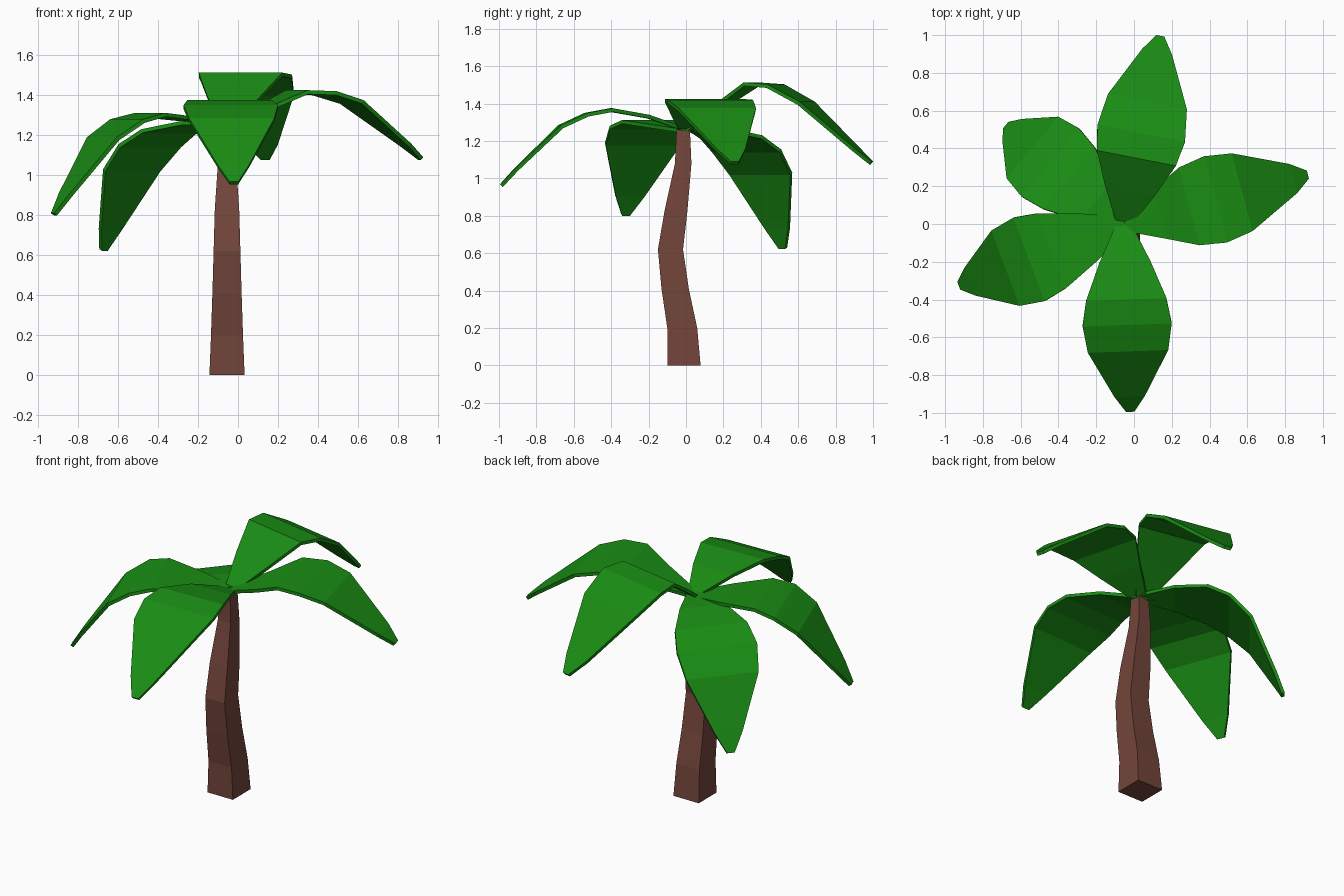
import bpy
from math import cos, sin, radians

if "Cube" in bpy.data.objects:
    bpy.data.objects.remove(bpy.data.objects["Cube"])

CX = -0.055  # trunk axis in x


def material(name, rgb):
    m = bpy.data.materials.new(name)
    m.diffuse_color = (*rgb, 1)
    m.use_nodes = True
    m.node_tree.nodes["Principled BSDF"].inputs["Base Color"].default_value = m.diffuse_color
    return m


def add_object(name, verts, faces, mat):
    me = bpy.data.meshes.new(name)
    me.from_pydata(verts, [], faces)
    me.materials.append(mat)
    ob = bpy.data.objects.new(name, me)
    bpy.context.collection.objects.link(ob)
    return ob


bark = material("bark", (0.17, 0.06, 0.043))
green = material("leaf_green", (0.01, 0.27, 0.007))

# Trunk: square sections (z, y centre, half width) following a gentle bend
sections = [(0, -0.01, 0.088), (0.2, -0.02, 0.08), (0.41, -0.058, 0.073),
            (0.62, -0.083, 0.067), (0.83, -0.053, 0.061),
            (1.08, -0.015, 0.044), (1.26, -0.015, 0.036)]
verts, faces = [], [(3, 2, 1, 0)]
for z, y, h in sections:
    verts += [(CX + sx * h, y + sy * h, z)
              for sx, sy in ((-1, -1), (1, -1), (1, 1), (-1, 1))]
for i in range(len(sections) - 1):
    for j in range(4):
        a, b = 4 * i + j, 4 * i + (j + 1) % 4
        faces.append((a, b, b + 4, a + 4))
n = len(verts)
faces.append((n - 4, n - 3, n - 2, n - 1))
add_object("trunk", verts, faces, bark)

# Leaves: shared half widths along the leaf, one drooping (radius, z) profile each
half_widths = [0.04, 0.135, 0.213, 0.236, 0.213, 0.08, 0.022]


def leaf(name, azimuth, profile):
    c, s = cos(radians(azimuth)), sin(radians(azimuth))
    verts = []
    for (r, z), w in zip(profile, half_widths):
        verts += [(CX + r * c + w * s, r * s - w * c, z),
                  (CX + r * c - w * s, r * s + w * c, z)]
    faces = [(2 * i, 2 * i + 2, 2 * i + 3, 2 * i + 1)
             for i in range(len(profile) - 1)]
    ob = add_object(name, verts, faces, green)
    mod = ob.modifiers.new("thickness", 'SOLIDIFY')
    mod.thickness = 0.02
    mod.offset = -1


leaf("leaf_front", -88, [(0, 1.27), (0.2, 1.34), (0.4, 1.375), (0.535, 1.35),
                         (0.675, 1.285), (0.915, 1.055), (0.995, 0.968)])
leaf("leaf_back", 79, [(0, 1.265), (0.18, 1.395), (0.355, 1.513), (0.49, 1.503),
                       (0.66, 1.41), (0.93, 1.165), (1.015, 1.09)])
leaf("leaf_right", 15, [(0, 1.27), (0.2, 1.35), (0.36, 1.425), (0.505, 1.42),
                        (0.65, 1.375), (0.93, 1.16), (1.01, 1.09)])
leaf("leaf_left_back", 140, [(0, 1.275), (0.19, 1.27), (0.38, 1.23), (0.51, 1.155),
                             (0.63, 1.03), (0.77, 0.735), (0.815, 0.63)])
leaf("leaf_left_front", 200.5, [(0, 1.265), (0.2, 1.29), (0.41, 1.312), (0.535, 1.28),
                                (0.668, 1.19), (0.868, 0.91), (0.932, 0.81)])
